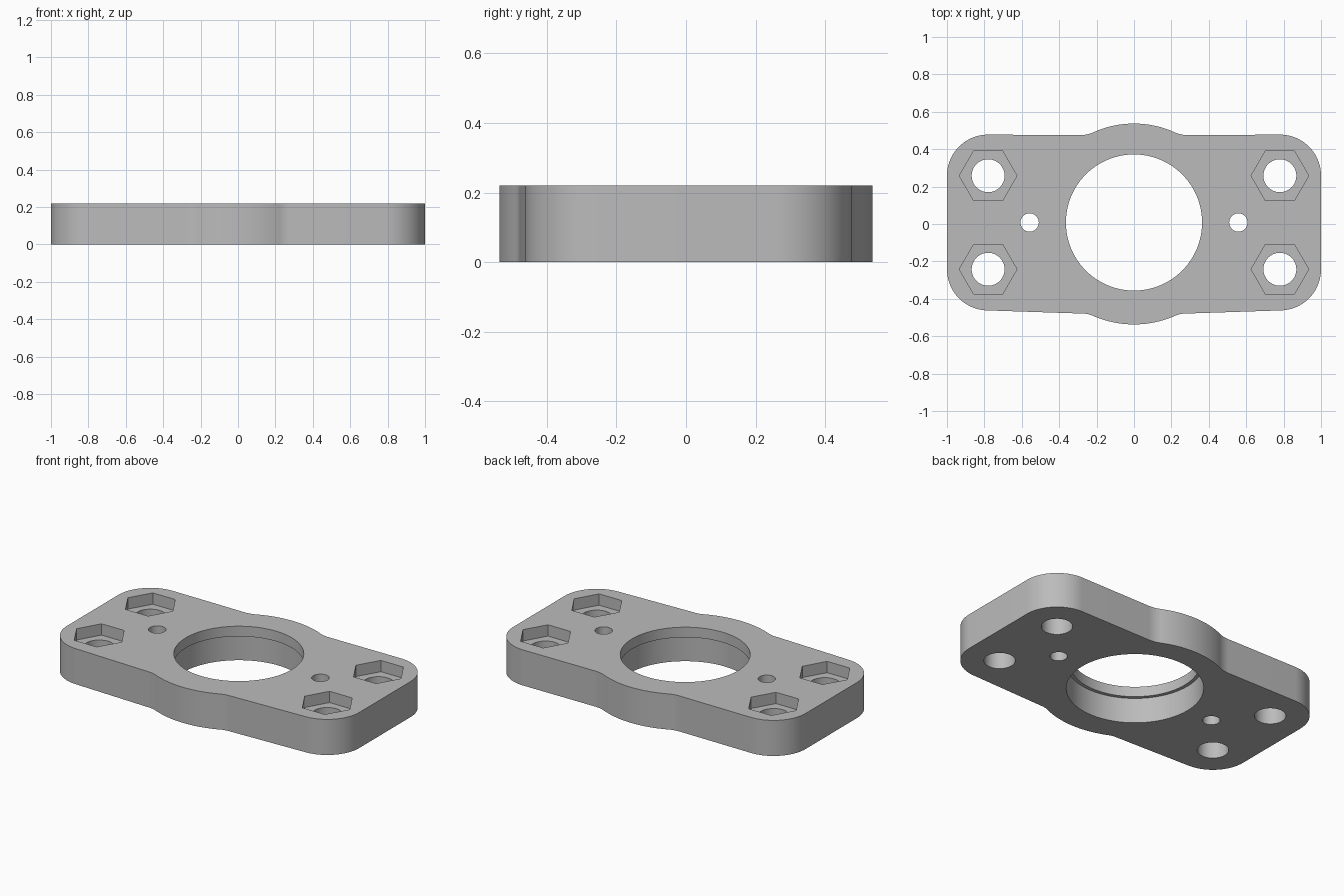
import bpy
import bmesh
from math import pi, cos, sin, atan2, sqrt, radians

cube = bpy.data.objects.get("Cube")
if cube:
    bpy.data.objects.remove(cube, do_unlink=True)

HEIGHT = 0.22
MID_Y = 0.008          # y of the bore axis
BOLT_X, BOLT_Y = 0.78, 0.25
CORNER_R = 0.22

grey = bpy.data.materials.new("plain grey")
grey.use_nodes = True
colour = (0.5, 0.5, 0.5, 1)
grey.diffuse_color = colour
grey.node_tree.nodes["Principled BSDF"].inputs["Base Color"].default_value = colour


def arc(cx, cy, r, a0, a1, n):
    return [(cx + r * cos(a0 + (a1 - a0) * i / n),
             cy + r * sin(a0 + (a1 - a0) * i / n)) for i in range(n + 1)]


def half_side(edge_y, bulge_r, start_x, tilt):
    """Quarter outline from the bulge crown, through its fillet, to the corner (y upward)."""
    # fillet tangent to the straight edge and to the bulge circle
    r = (start_x ** 2 + edge_y ** 2 - bulge_r ** 2) / (2 * (bulge_r - edge_y))
    meet = atan2(edge_y + r, start_x)
    pts = arc(0, 0, bulge_r, pi / 2, meet, 24)
    pts += arc(start_x, edge_y + r, r, meet - pi, -pi / 2, 12)[1:]
    pts += arc(BOLT_X, BOLT_Y, CORNER_R, pi / 2 - tilt, 0, 24)
    return pts


def prism(name, points, z0, z1):
    bm = bmesh.new()
    base = bm.faces.new([bm.verts.new((x, y, z0)) for x, y in points])
    top = bmesh.ops.extrude_face_region(bm, geom=[base])["geom"]
    bmesh.ops.translate(bm, vec=(0, 0, z1 - z0),
                        verts=[g for g in top if isinstance(g, bmesh.types.BMVert)])
    bmesh.ops.recalc_face_normals(bm, faces=bm.faces)
    mesh = bpy.data.meshes.new(name)
    bm.to_mesh(mesh)
    bm.free()
    obj = bpy.data.objects.new(name, mesh)
    bpy.context.collection.objects.link(obj)
    return obj


# Plate outline: back edge is straight, front edge tapers slightly to the corners
back = [(x, y + MID_Y) for x, y in half_side(0.467, 0.529, 0.29, 0)]
front = [(x, MID_Y - y) for x, y in half_side(0.487, 0.545, 0.275, 0.04)]
right = back + front[::-1]
left = [(-x, y) for x, y in right[-2:0:-1]]
plate = prism("mounting_plate", right + left, 0, HEIGHT)
plate.data.materials.append(grey)

# Cutters: (name, x, y, radius, sides, bottom, top)
cuts = [("bore_lip", 0, MID_Y, 0.364, 96, -0.1, 0.4),
        ("bore_recess", 0, MID_Y, 0.385, 96, -0.1, 0.157)]
for sx in (-1, 1):
    cuts.append(("pin_hole", sx * 0.558, MID_Y, 0.049, 40, -0.1, 0.4))
    for sy in (-1, 1):
        x, y = sx * BOLT_X, MID_Y + sy * BOLT_Y
        cuts.append(("bolt_hole", x, y, 0.088, 48, -0.1, 0.4))
        cuts.append(("nut_pocket", x, y, 0.154, 6, 0.15, 0.4))

bpy.context.view_layer.objects.active = plate
plate.select_set(True)
for name, x, y, r, sides, z0, z1 in cuts:
    cutter = prism(name, arc(x, y, r, 0, 2 * pi, sides)[:-1], z0, z1)
    mod = plate.modifiers.new(name, "BOOLEAN")
    mod.operation = "DIFFERENCE"
    mod.solver = "EXACT"
    mod.object = cutter
    bpy.ops.object.modifier_apply(modifier=mod.name)
    bpy.data.objects.remove(cutter, do_unlink=True)

bpy.ops.object.shade_smooth_by_angle(angle=radians(30))
